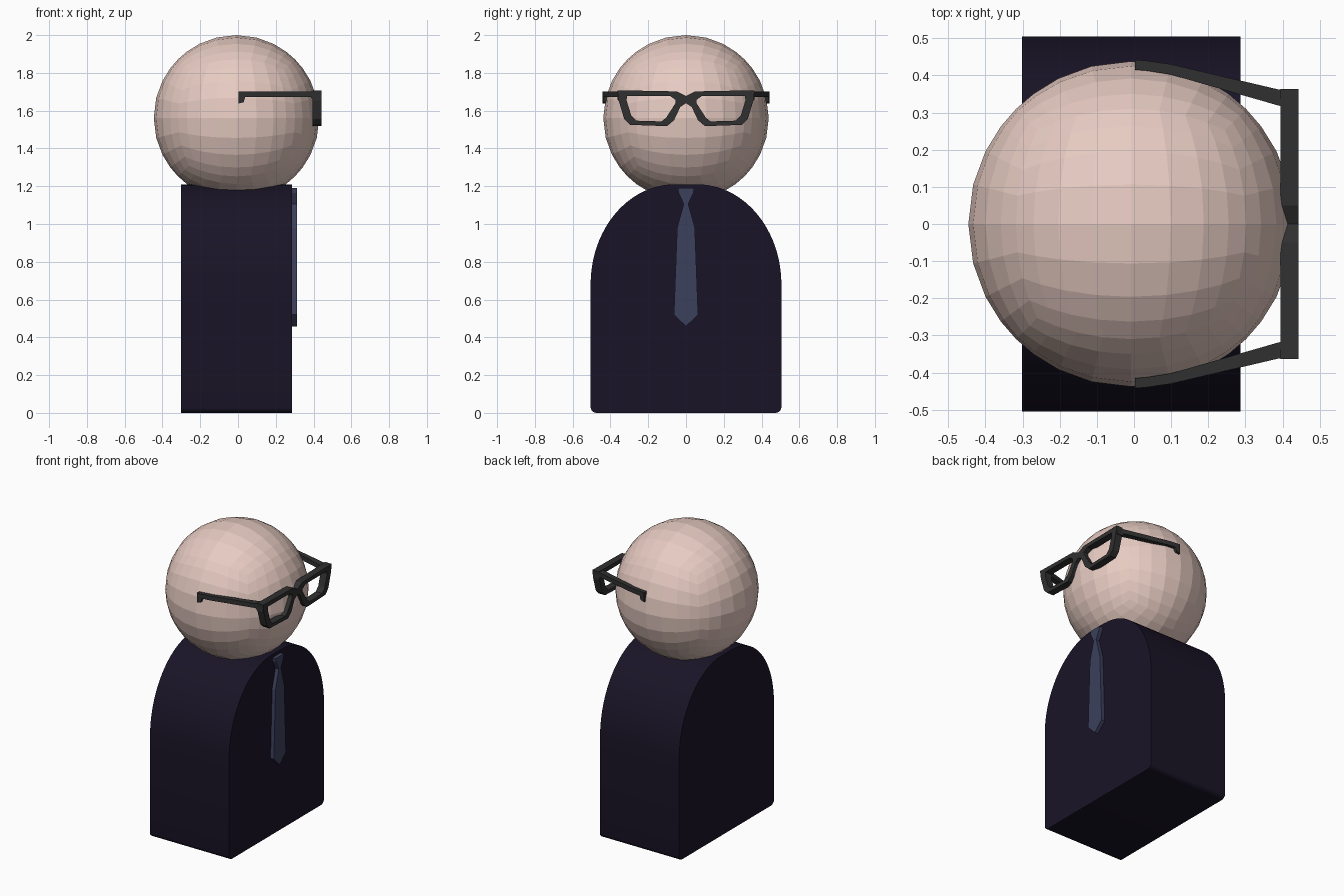
import bpy, bmesh, math
from mathutils import Vector

if "Cube" in bpy.data.objects:
    bpy.data.objects.remove(bpy.data.objects["Cube"])


def material(name, rgb):
    m = bpy.data.materials.new(name)
    m.diffuse_color = (*rgb, 1)
    m.use_nodes = True
    m.node_tree.nodes["Principled BSDF"].inputs["Base Color"].default_value = m.diffuse_color
    return m


def finish(name, bm, mat, mirror=False):
    bmesh.ops.recalc_face_normals(bm, faces=bm.faces[:])
    me = bpy.data.meshes.new(name)
    bm.to_mesh(me)
    bm.free()
    ob = bpy.data.objects.new(name, me)
    bpy.context.collection.objects.link(ob)
    me.materials.append(mat)
    if mirror:
        mod = ob.modifiers.new("Mirror", 'MIRROR')
        mod.use_axis = (False, True, False)
        mod.merge_threshold = 0.0005
    return ob


def prism(name, half, x0, x1, mat):
    """Extrude a symmetric (y, z) outline, given as its +y half, from x0 to x1."""
    outline = half + [(-y, z) for y, z in reversed(half) if y > 1e-6]
    bm = bmesh.new()
    a = [bm.verts.new((x0, y, z)) for y, z in outline]
    b = [bm.verts.new((x1, y, z)) for y, z in outline]
    n = len(outline)
    bm.faces.new(a)
    bm.faces.new(b)
    for i in range(n):
        j = (i + 1) % n
        bm.faces.new((a[i], a[j], b[j], b[i]))
    return finish(name, bm, mat)


skin = material("skin", (0.80, 0.60, 0.54))
suit = material("suit", (0.010, 0.007, 0.020))
tie_blue = material("tie_blue", (0.045, 0.052, 0.11))
black = material("frame_black", (0.03, 0.03, 0.03))

# head: faceted sphere from a subdivided cube
bm = bmesh.new()
bmesh.ops.create_cube(bm, size=2)
bmesh.ops.subdivide_edges(bm, edges=bm.edges[:], cuts=7, use_grid_fill=True)
for v in bm.verts:
    v.co = v.co.normalized() * 0.438 + Vector((-0.008, 0, 1.562))
finish("head", bm, skin)

# body: arched slab with small rounded bottom corners
half = []
for i in range(5):
    t = math.radians(-90 + 90 * i / 4)
    half.append((0.475 + 0.03 * math.cos(t), 0.03 + 0.03 * math.sin(t)))
for i in range(25):
    t = math.radians(90 * i / 24)
    half.append((0.06 + 0.445 * math.cos(t), 0.68 + 0.53 * math.sin(t)))
body = prism("body", half, -0.302, 0.287, suit)
bpy.context.view_layer.objects.active = body
body.select_set(True)
bpy.ops.object.shade_smooth_by_angle(angle=math.radians(30))

# necktie: knot and blade
prism("necktie", [(0, 0.458), (0.064, 0.52), (0.047, 0.98), (0.012, 1.107),
                  (0.040, 1.165), (0.043, 1.19)], 0.28, 0.312, tie_blue)

# spectacle rims: ring around one lens, mirrored across the bridge
outer = [(0, 1.677), (0.05, 1.702), (0.364, 1.708), (0.357, 1.655), (0.327, 1.555),
         (0.297, 1.525), (0.10, 1.518), (0.063, 1.55), (0.03, 1.62), (0, 1.64)]
inner = [(0.055, 1.657), (0.085, 1.678), (0.312, 1.678), (0.315, 1.655), (0.29, 1.575),
         (0.264, 1.547), (0.13, 1.543), (0.105, 1.563), (0.068, 1.62), (0.055, 1.64)]
bm = bmesh.new()
ring = [[bm.verts.new((x, y, z)) for y, z in loop]
        for x, loop in ((0.395, outer), (0.443, outer), (0.443, inner), (0.395, inner))]
n = len(outer)
for i in range(n):
    j = (i + 1) % n
    for k in range(4):
        if k == 0 and i == n - 1:
            continue  # open at the bridge centre
        a, b = ring[k], ring[(k + 1) % 4]
        bm.faces.new((a[i], a[j], b[j], b[i]))
finish("spectacle_rims", bm, black, mirror=True)

# spectacle arms: lofted sections (x, inner y, outer y, low z, high z)
sections = [(0.440, 0.317, 0.361, 1.655, 1.706), (0.397, 0.317, 0.361, 1.655, 1.704),
            (0.385, 0.320, 0.363, 1.672, 1.702), (0.100, 0.402, 0.430, 1.672, 1.702),
            (0.038, 0.412, 0.439, 1.672, 1.702), (0.030, 0.413, 0.440, 1.645, 1.702),
            (0.003, 0.415, 0.442, 1.638, 1.702)]
bm = bmesh.new()
rows = [[bm.verts.new(p) for p in ((x, a, lo), (x, b, lo), (x, b, hi), (x, a, hi))]
        for x, a, b, lo, hi in sections]
for r, s in zip(rows, rows[1:]):
    for k in range(4):
        m = (k + 1) % 4
        bm.faces.new((r[k], r[m], s[m], s[k]))
bm.faces.new(rows[0])
bm.faces.new(rows[-1])
finish("spectacle_arms", bm, black, mirror=True)
